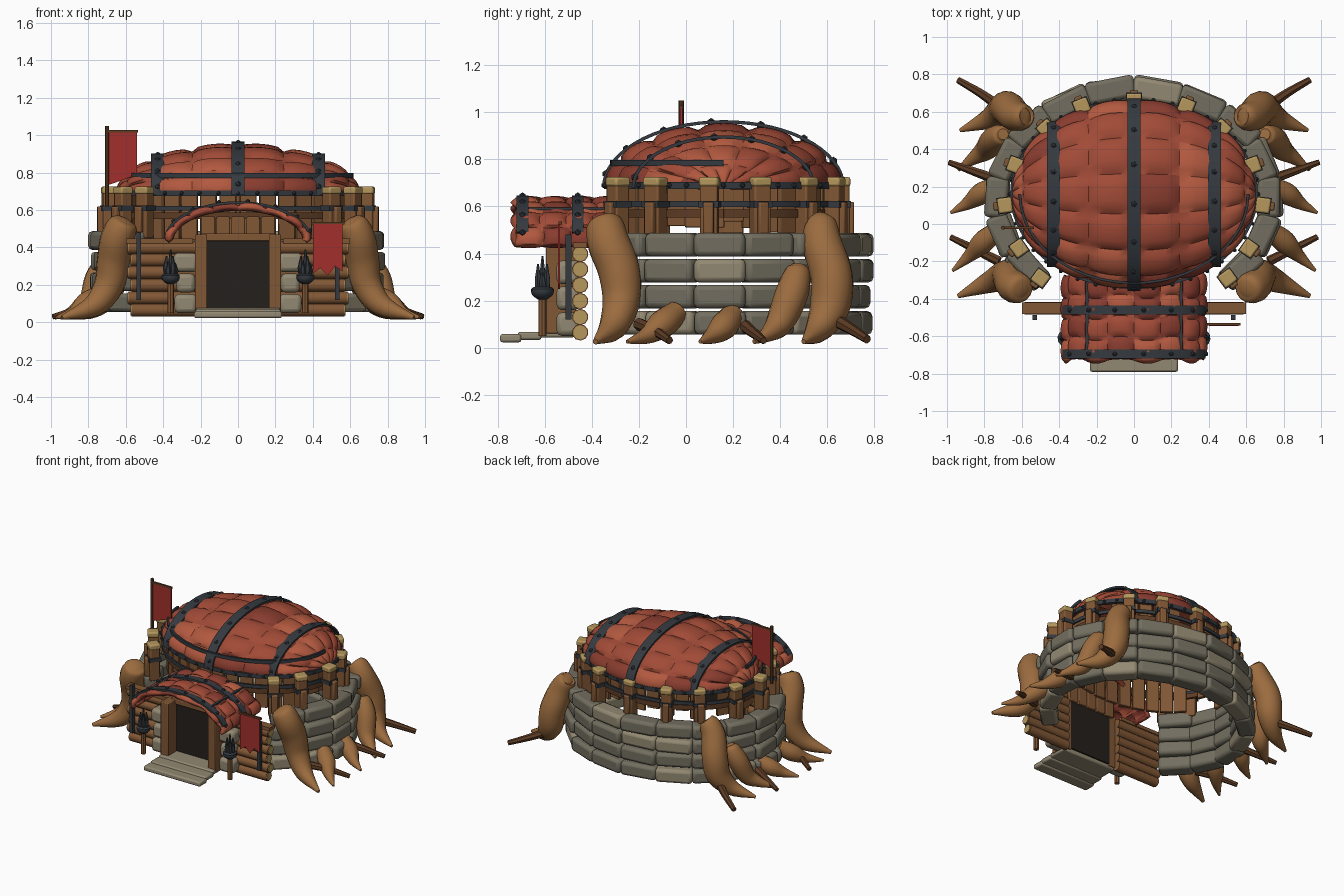
import bpy, bmesh, random
from math import sin, cos, pi, radians, atan2, sqrt
from mathutils import Vector, Matrix

if "Cube" in bpy.data.objects:
    bpy.data.objects.remove(bpy.data.objects["Cube"])

random.seed(4)

def mat(name, r, g, b):
    m = bpy.data.materials.new(name)
    m.diffuse_color = (r, g, b, 1)
    m.use_nodes = True
    m.node_tree.nodes["Principled BSDF"].inputs["Base Color"].default_value = m.diffuse_color
    return m

REDS = [mat("red hide", .36, .07, .038), mat("dark red hide", .25, .045, .028), mat("bright red hide", .45, .1, .05)]
CLOTH = mat("banner cloth", .36, .03, .025)
STONE = mat("stone", .17, .155, .115)
LIGHT = mat("light stone", .29, .25, .17)
WOOD = mat("wood", .22, .095, .035)
DARKWOOD = mat("dark wood", .11, .045, .018)
TAN = mat("cut wood", .46, .31, .11)
ROOT = mat("root", .33, .15, .05)
IRON = mat("iron", .035, .042, .05)
BLACK = mat("door", .018, .014, .012)

def finish(bm, name, m, bevel=0, smooth=True):
    bmesh.ops.recalc_face_normals(bm, faces=bm.faces)
    me = bpy.data.meshes.new(name)
    bm.to_mesh(me)
    bm.free()
    for k in (m if isinstance(m, list) else [m]):
        me.materials.append(k)
    ob = bpy.data.objects.new(name, me)
    bpy.context.collection.objects.link(ob)
    if bevel:
        b = ob.modifiers.new("bevel", 'BEVEL')
        b.width, b.segments = bevel, 2
    if smooth:
        bpy.context.view_layer.objects.active = ob
        ob.select_set(True)
        bpy.ops.object.shade_smooth_by_angle(angle=radians(40))
        ob.select_set(False)
    return ob

def block(bm, loc, size, rz=0, rx=0):
    M = (Matrix.Translation(loc) @ Matrix.Rotation(rz, 4, 'Z') @ Matrix.Rotation(rx, 4, 'X')
         @ Matrix.Diagonal((*size, 1)))
    bmesh.ops.create_cube(bm, size=1, matrix=M)

def loft(bm, rings):
    vs = [[bm.verts.new(p) for p in r] for r in rings]
    n = len(vs[0])
    for a, b in zip(vs, vs[1:]):
        for i in range(n):
            bm.faces.new((a[i], a[(i + 1) % n], b[(i + 1) % n], b[i]))
    bm.faces.new(vs[0])
    bm.faces.new(vs[-1])

def tube(bm, pts, n=12, sub=5):
    """Smooth tapered tube through (x, y, z, radius) points."""
    P = [Vector(p) for p in pts]
    P = [2 * P[0] - P[1]] + P + [2 * P[-1] - P[-2]]
    S = []
    for i in range(1, len(P) - 2):
        a, b, c, d = P[i - 1:i + 3]
        for k in range(sub):
            t = k / sub
            S.append(.5 * (2 * b + (c - a) * t + (2 * a - 5 * b + 4 * c - d) * t * t + (3 * b - a - 3 * c + d) * t ** 3))
    S.append(P[-2])
    rings = []
    for i, s in enumerate(S):
        T = (S[min(i + 1, len(S) - 1)] - S[max(i - 1, 0)]).to_3d().normalized()
        u = T.cross(Vector((.1, 1, .05))).normalized()
        v = T.cross(u)
        rings.append([s.to_3d() + max(s[3], .004) * (u * cos(2 * pi * k / n) + v * sin(2 * pi * k / n)) for k in range(n)])
    loft(bm, rings)

def strip(bm, pts, wdir, width, thick):
    """Flat band along a path; wdir is the width direction."""
    pts, w, rings = [Vector(p) for p in pts], Vector(wdir) * width / 2, []
    for i, p in enumerate(pts):
        T = pts[min(i + 1, len(pts) - 1)] - pts[max(i - 1, 0)]
        nrm = T.cross(w).normalized() * thick / 2
        rings.append([p + w + nrm, p - w + nrm, p - w - nrm, p + w - nrm])
    loft(bm, rings)

def rivet(bm, p, r=.014):
    bmesh.ops.create_icosphere(bm, subdivisions=1, radius=r, matrix=Matrix.Translation(p))

def quilt(name, f, nu, nv, thick, k=6):
    """Padded sheet f(u, v, bump) with nu x nv puffed panels in mixed reds."""
    bm = bmesh.new()
    shade = [[random.choice((0, 0, 1, 2)) for _ in range(nv)] for _ in range(nu)]
    g = [[bm.verts.new(f(i / (nu * k), j / (nv * k), (abs(sin(pi * i / k)) * abs(sin(pi * j / k))) ** .4))
          for j in range(nv * k + 1)] for i in range(nu * k + 1)]
    for i, (a, b) in enumerate(zip(g, g[1:])):
        for j in range(nv * k):
            bm.faces.new((a[j], a[j + 1], b[j + 1], b[j])).material_index = shade[i // k][j // k]
    bmesh.ops.remove_doubles(bm, verts=bm.verts, dist=.0005)
    s = finish(bm, name, REDS).modifiers.new("thick", 'SOLIDIFY')
    s.thickness, s.offset = thick, 0

# Stone ring wall, four courses, open at the front
bms = {STONE: bmesh.new(), LIGHT: bmesh.new()}
N = 14
A = [radians(-48 + 276 * i / N) for i in range(N + 1)]
for z in (.105, .217, .327, .437):
    for a, b in zip(A, A[1:]):
        p, q = [Vector((.735 * cos(t), .13 + .595 * sin(t), z)) for t in (a, b)]
        d = q - p
        out = Vector((d.y, -d.x, 0)).normalized() * random.uniform(-.008, .012)
        bm = bms[LIGHT if random.random() < .15 else STONE]
        block(bm, (p + q) / 2 + out, (d.length + .015, .12, .1), atan2(d.y, d.x) + random.uniform(-.06, .06))
for s in (1, -1):
    for z, w in ((.1, .12), (.21, .1), (.32, .13)):
        block(bms[LIGHT], (s * .28, -.5, z), (w, .1, .1))
finish(bms[STONE], "stone_wall", STONE, .022)
finish(bms[LIGHT], "light_wall_stones", LIGHT, .022)

# Padded dome with poles at its two ends
CY, Z0, RX, RY, H = .16, .68, .64, .485, .25
def dome(u, v, off):
    r, o = sin(pi * u), off * sin(pi * u) ** .5
    return (-(RX + o) * cos(pi * u), CY - (RY + o) * r * cos(pi * v), Z0 + (H + o) * r * sin(pi * v))
quilt("dome_roof", lambda u, v, b: dome(u, v, .028 * b - .006), 8, 7, .015)

# Iron straps over the dome, front strap and base rim
bm = bmesh.new()
for x in (-.43, 0, .43):
    r = sqrt(1 - (x / RX) ** 2)
    path = [(x, CY - (RY * r + .025) * cos(pi * i / 30), Z0 + (H * r + .03) * sin(pi * i / 30)) for i in range(31)]
    strip(bm, path, (1, 0, 0), .07, .014)
    for i in range(2, 30, 4):
        rivet(bm, path[i], .018)
ell = lambda t, rx, ry, z: (rx * cos(t), CY + ry * sin(t), z)
strip(bm, [ell(pi + pi * i / 40, .61, .475, .785) for i in range(41)], (0, 0, 1), .025, .014)
strip(bm, [ell(2 * pi * i / 60, .655, .5, .69) for i in range(61)], (0, 0, 1), .03, .016)
for i in range(40):
    rivet(bm, ell(2 * pi * i / 40, .665, .51, .69), .012)
strip(bm, [ell(2 * pi * i / 60, .655, .5, .61) for i in range(61)], (0, 0, 1), .025, .012)
finish(bm, "dome_straps", IRON)

# Plank drum under the dome, with gaps on the sides
bm = bmesh.new()
for i in range(36):
    t = 2 * pi * (i + .5) / 36
    front = sin(t) < -.55
    if not front and i % 6 == 2:
        continue
    x, y, _ = ell(t, .61, .465, 0)
    lo = .44 if front else random.uniform(.48, .54)
    block(bm, (x, y, (lo + .69) / 2), (.025, .088, .69 - lo), atan2(sin(t) * .61, cos(t) * .465))
finish(bm, "drum_planks", WOOD, .004)
bm = bmesh.new()
strip(bm, [ell(2 * pi * i / 60, .63, .48, .57) for i in range(61)], (0, 0, 1), .035, .02)
finish(bm, "drum_rail", DARKWOOD)

# Ring of posts with pale cut tops and iron cuffs
half = [(.69, .1), (.635, .315), (.47, .51), (.28, .63), (.615, -.13), (.5, -.29)]
spots = half + [(-x, y) for x, y in half] + [(0, .66)]
post, cap, cuff = bmesh.new(), bmesh.new(), bmesh.new()
for x, y in spots:
    a = atan2((y - CY) * 1.5, x)
    block(post, (x, y, .575), (.07, .075, .25), a)
    block(post, (x * 1.04, CY + (y - CY) * 1.04, .55), (.07, .045, .14), a)
    block(cap, (x, y, .705), (.078, .082, .04), a)
    block(cuff, (x, y, .61), (.084, .088, .028), a)
    rivet(cuff, (x * 1.055, CY + (y - CY) * 1.07, .61), .012)
finish(post, "ring_posts", WOOD, .008)
finish(cap, "post_caps", TAN, .01)
finish(cuff, "post_cuffs", IRON)

# Padded arched porch awning with iron arches and runners
def arch(a, y, off=0):
    return ((.36 + off) * cos(a), y, .435 + (.175 + off) * sin(a))
quilt("porch_awning", lambda u, v, b: arch(pi * u, -.725 + .45 * v + .012 * sin(pi * u * 8), .022 * b), 8, 4, .03)
bm = bmesh.new()
for y in (-.695, -.46):
    strip(bm, [arch(pi * i / 24, y, .03) for i in range(2, 23)], (0, 1, 0), .05, .014)
    for i in range(2, 23, 3):
        rivet(bm, arch(pi * i / 24, y, .038))
for a in (50, 130):
    p = arch(radians(a), -.7, .028)
    strip(bm, [p, (p[0], -.3, p[2])], (1, 0, 0), .02, .012)
for s in (1, -1):
    block(bm, (s * .53, -.5, .3), (.025, .025, .36))
finish(bm, "porch_iron", IRON)

# Doorway, door and lintel
bm = bmesh.new()
for s in (1, -1):
    block(bm, (s * .197, -.53, .265), (.065, .13, .41))
block(bm, (0, -.49, .455), (.4, .05, .04))
for i in range(5):
    block(bm, (-.16 + .08 * i, -.46, .5), (.074, .03, .13))
finish(bm, "door_frame", WOOD, .006)
bm = bmesh.new()
block(bm, (0, -.48, .255), (.34, .03, .37))
finish(bm, "door", BLACK)

# Stone steps
bm = bmesh.new()
for y, z, d, w in ((-.745, .04, .09, .47), (-.665, .05, .1, .46), (-.55, .06, .15, .45)):
    block(bm, (0, y, z), (w, d, .035))
finish(bm, "door_steps", LIGHT, .01)

# Log front walls with pale log ends, and torch posts
logs, ends = bmesh.new(), bmesh.new()
for s in (1, -1):
    for i, z in enumerate((.065, .13, .198, .266, .333, .398)):
        x1 = .57 + .015 * (i % 2)
        tube(logs, [(s * .22, -.45, z, .035), (s * x1, -.45, z, .035)], 10, 1)
        tube(ends, [(s * x1, -.45, z, .03), (s * (x1 + .006), -.45, z, .03)], 10, 1)
    block(logs, (s * .42, -.45, .435), (.36, .06, .025))
    tube(logs, [(s * .36, -.61, .05, .018), (s * .36, -.61, .22, .018)], 8, 1)
finish(logs, "front_logs", WOOD)
finish(ends, "log_ends", TAN)

# Torch bowls with spiky flames
bm = bmesh.new()
for s in (1, -1):
    tube(bm, [(s * .36, -.61, .205, .02), (s * .36, -.61, .225, .045), (s * .36, -.61, .25, .048), (s * .36, -.61, .258, .035)], 12, 2)
    for k in range(7):
        a, h = 2 * pi * k / 6, .07 + .035 * (k % 2) + (.07 if k == 6 else 0)
        r = 0 if k == 6 else .022
        x, y = s * .36 + r * cos(a), -.61 + r * sin(a)
        tube(bm, [(x, y, .25, .012), (x + .2 * r * cos(a), y, .25 + h * .4, .015), (x, y, .25 + h, .002)], 6, 2)
finish(bm, "torches", IRON)

# Roots gripping the wall, mirrored left and right
roots = [
    [(.60, -.35, .55, .03), (.61, -.345, .53, .075), (.645, -.33, .45, .09), (.665, -.285, .33, .09), (.69, -.275, .2, .08),
     (.77, -.31, .09, .06), (.94, -.385, .025, .012)],
    [(.58, .575, .545, .03), (.59, .575, .53, .065), (.635, .58, .44, .085), (.675, .62, .3, .09), (.70, .61, .17, .085),
     (.78, .56, .075, .055), (.93, .5, .025, .01)],
    [(.70, .48, .35, .03), (.71, .475, .32, .055), (.75, .45, .23, .07), (.79, .4, .11, .06), (.86, .35, .06, .035), (.94, .29, .025, .01)],
    [(.74, -.04, .15, .05), (.81, -.1, .1, .06), (.88, -.17, .05, .035), (.97, -.25, .025, .008)],
    [(.74, .2, .14, .05), (.82, .16, .09, .058), (.89, .11, .05, .035), (.98, .06, .025, .008)]]
twigs = [[(.72, .63, .12, .03), (.82, .7, .08, .024), (.94, .77, .035, .018)],
         [(.74, .24, .1, .028), (.88, .29, .06, .022), (.99, .33, .03, .015)],
         [(.72, -.2, .1, .028), (.86, -.13, .07, .022), (.98, -.07, .03, .016)]]
for name, paths, m, n in (("roots", roots, ROOT, 14), ("root_twigs", twigs, DARKWOOD, 7)):
    bm = bmesh.new()
    for s in (1, -1):
        for path in paths:
            tube(bm, [(s * x, y, z, r) for x, y, z, r in path], n)
    finish(bm, name, m)

# Banners: one on a roof pole, one hung beside the door
def banner(name, y, outline):
    bm = bmesh.new()
    loft(bm, [[(x, y + d, z) for x, z in outline] for d in (-.005, .005)])
    finish(bm, name, CLOTH, smooth=False)
banner("roof_banner", -.02, [(-.69, 1.02), (-.54, 1.02), (-.54, .79), (-.59, .77), (-.69, .735)])
banner("door_banner", -.54, [(.4, .525), (.56, .525), (.56, .27), (.52, .3), (.48, .25), (.44, .29), (.4, .26)])
bm = bmesh.new()
tube(bm, [(-.7, -.02, .62, .011), (-.7, -.02, 1.05, .011)], 8, 1)
block(bm, (-.62, -.02, 1.022), (.17, .014, .014))
block(bm, (.48, -.535, .53), (.18, .014, .014))
finish(bm, "banner_poles", DARKWOOD)
